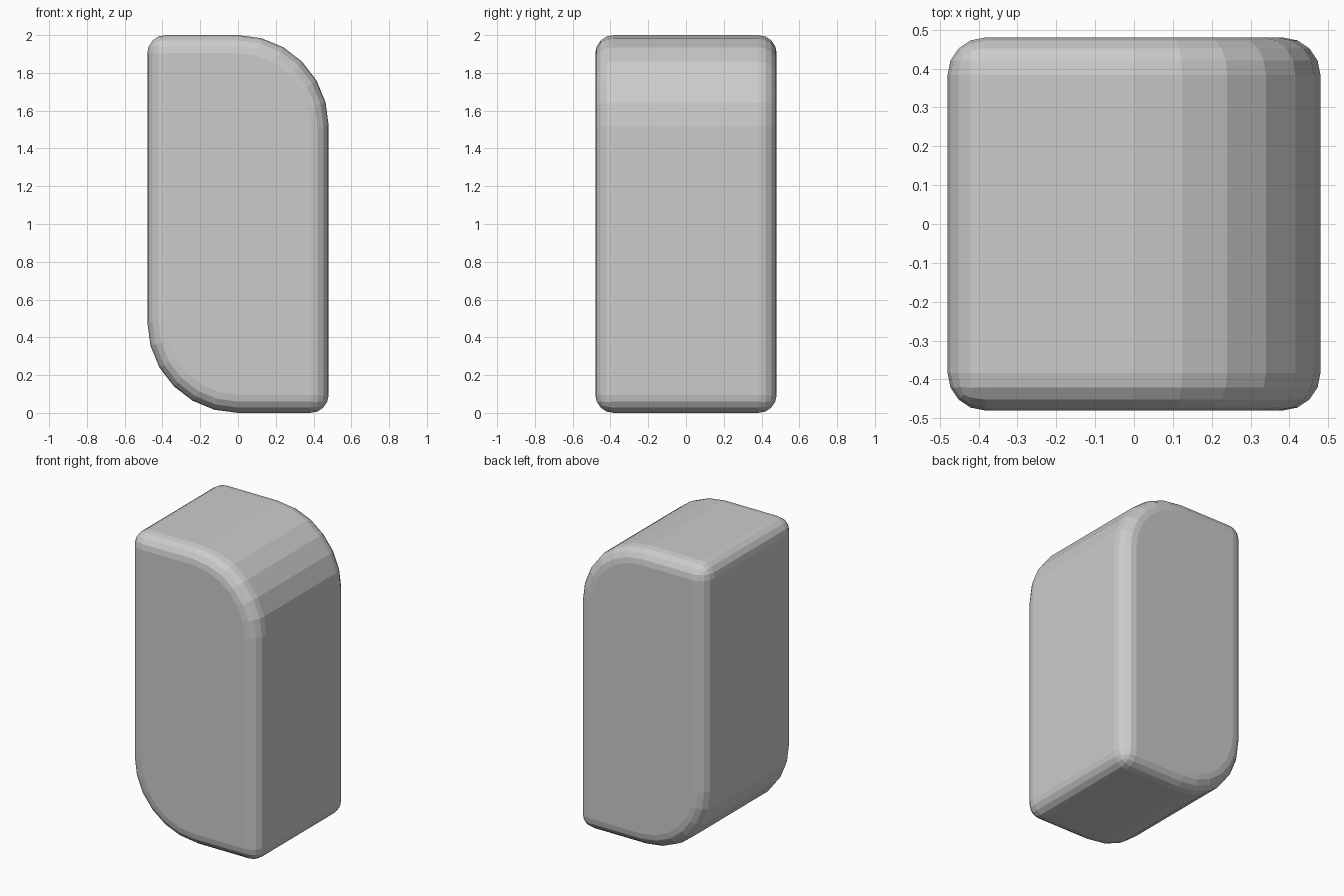
import bpy, bmesh
from math import sin, cos, radians

if "Cube" in bpy.data.objects:
    bpy.data.objects.remove(bpy.data.objects["Cube"])

HALF, HEIGHT, BEVEL = 0.48, 2.0, 0.096

# Side profile in x/z: a big arc, then a square corner, then the same turned half round
half = [(HALF * sin(radians(a)), HEIGHT - HALF + HALF * cos(radians(a)))
        for a in range(0, 91, 15)] + [(HALF, 0.0)]
profile = half + [(-x, HEIGHT - z) for x, z in half]

# Extrude the profile front to back
bm = bmesh.new()
face = bm.faces.new([bm.verts.new((x, -HALF, z)) for x, z in profile])
ext = bmesh.ops.extrude_face_region(bm, geom=[face])
verts = [g for g in ext["geom"] if isinstance(g, bmesh.types.BMVert)]
bmesh.ops.translate(bm, verts=verts, vec=(0, 2 * HALF, 0))
bmesh.ops.recalc_face_normals(bm, faces=bm.faces)

mesh = bpy.data.meshes.new("rounded_block")
bm.to_mesh(mesh)
bm.free()
block = bpy.data.objects.new("rounded_block", mesh)
bpy.context.collection.objects.link(block)

# Soften the right-angled edges only, leaving the arc facets alone
bevel = block.modifiers.new("soft_edges", "BEVEL")
bevel.width = BEVEL
bevel.segments = 4
bevel.limit_method = "ANGLE"
bevel.angle_limit = radians(40)
bevel.use_clamp_overlap = False
